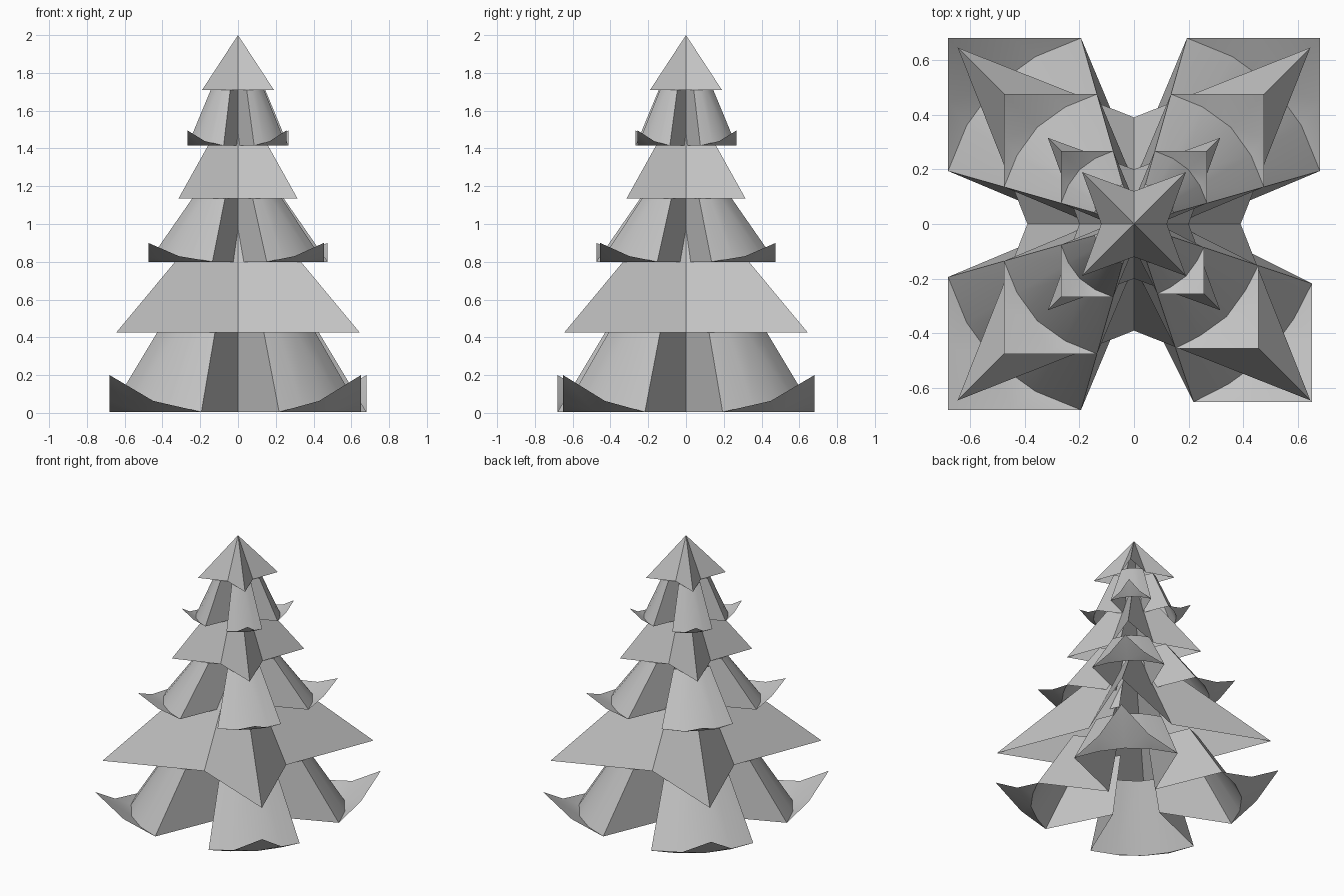
import bpy
import bmesh
import math
from mathutils import Matrix, Vector

cube = bpy.data.objects.get("Cube")
if cube:
    bpy.data.objects.remove(cube, do_unlink=True)

grey = bpy.data.materials.new("plain_grey")
grey.use_nodes = True
colour = (0.55, 0.55, 0.55, 1)
grey.diffuse_color = colour
grey.node_tree.nodes["Principled BSDF"].inputs["Base Color"].default_value = colour


def finish(bm, name):
    bmesh.ops.remove_doubles(bm, verts=bm.verts, dist=0.0005)
    bmesh.ops.recalc_face_normals(bm, faces=bm.faces)
    # Open shells must face outwards and upwards
    if sum(f.normal.z * f.calc_area() for f in bm.faces) < 0:
        bmesh.ops.reverse_faces(bm, faces=bm.faces)
    mesh = bpy.data.meshes.new(name)
    bm.to_mesh(mesh)
    bm.free()
    mesh.materials.append(grey)
    obj = bpy.data.objects.new(name, mesh)
    bpy.context.collection.objects.link(obj)
    bpy.ops.object.select_all(action='DESELECT')
    obj.select_set(True)
    bpy.context.view_layer.objects.active = obj
    bpy.ops.object.shade_smooth_by_angle(angle=math.radians(30))


def star_tier(name, z, apex, tip, notch):
    """Four-pointed hollow star pyramid."""
    bm = bmesh.new()
    top = bm.verts.new((0, 0, apex))
    ring = []
    for i in range(4):
        turn = Matrix.Rotation(i * math.pi / 2, 3, 'Z')
        ring += [bm.verts.new(turn @ Vector(p)) for p in ((notch, 0, z), (tip, tip, z))]
    for i, v in enumerate(ring):
        bm.faces.new((v, ring[(i + 1) % 8], top))
    finish(bm, name)


def curled_tier(name, z, top_z, top_scale, size, lift):
    """Four open branches whose corners curl upwards; one is slightly shorter."""
    bm = bmesh.new()

    def face(*points):
        bm.faces.new([bm.verts.new(p) for p in points])

    for i in range(4):
        turn = Matrix.Rotation(i * math.pi / 2, 3, 'Z')
        reach = size * (0.957 if i == 3 else 1)
        side = size * (0.32 if i == 3 else 0.285)

        def at(x, y, h=0):
            return turn @ Vector((x, y, z + h))

        def raised(p):
            return Vector((p.x * top_scale, p.y * top_scale, top_z))

        centre = at(reach * 0.745, reach * 0.745)
        tip = at(reach, reach, lift)
        for flip in (False, True):
            def pt(a, b, h=0):
                return at(b, a, h) if flip else at(a, b, h)
            notch = pt(size * 0.32, 0)
            edge = pt(reach, side)
            arc = pt(reach * 0.9, reach * 0.53)
            mid = pt(reach, reach * 0.66, lift * 0.3)
            # Sloping branch side
            rim = (notch, edge, arc, centre)
            for a, b in zip(rim, rim[1:]):
                face(a, b, raised(b), raised(a))
            # Curled corner
            face(edge, mid, arc)
            face(arc, mid, centre)
            face(mid, tip, centre)
    finish(bm, name)


curled_tier("lower_curled_branches", 0.005, 0.425, 0.63, 0.68, 0.195)
star_tier("lower_star_branches", 0.425, 1.2, 0.645, 0.39)
curled_tier("middle_curled_branches", 0.8, 1.135, 0.51, 0.475, 0.1)
star_tier("middle_star_branches", 1.135, 1.7, 0.315, 0.2)
curled_tier("upper_curled_branches", 1.415, 1.71, 0.54, 0.267, 0.08)
star_tier("top_star_branches", 1.71, 2.0, 0.19, 0.12)
